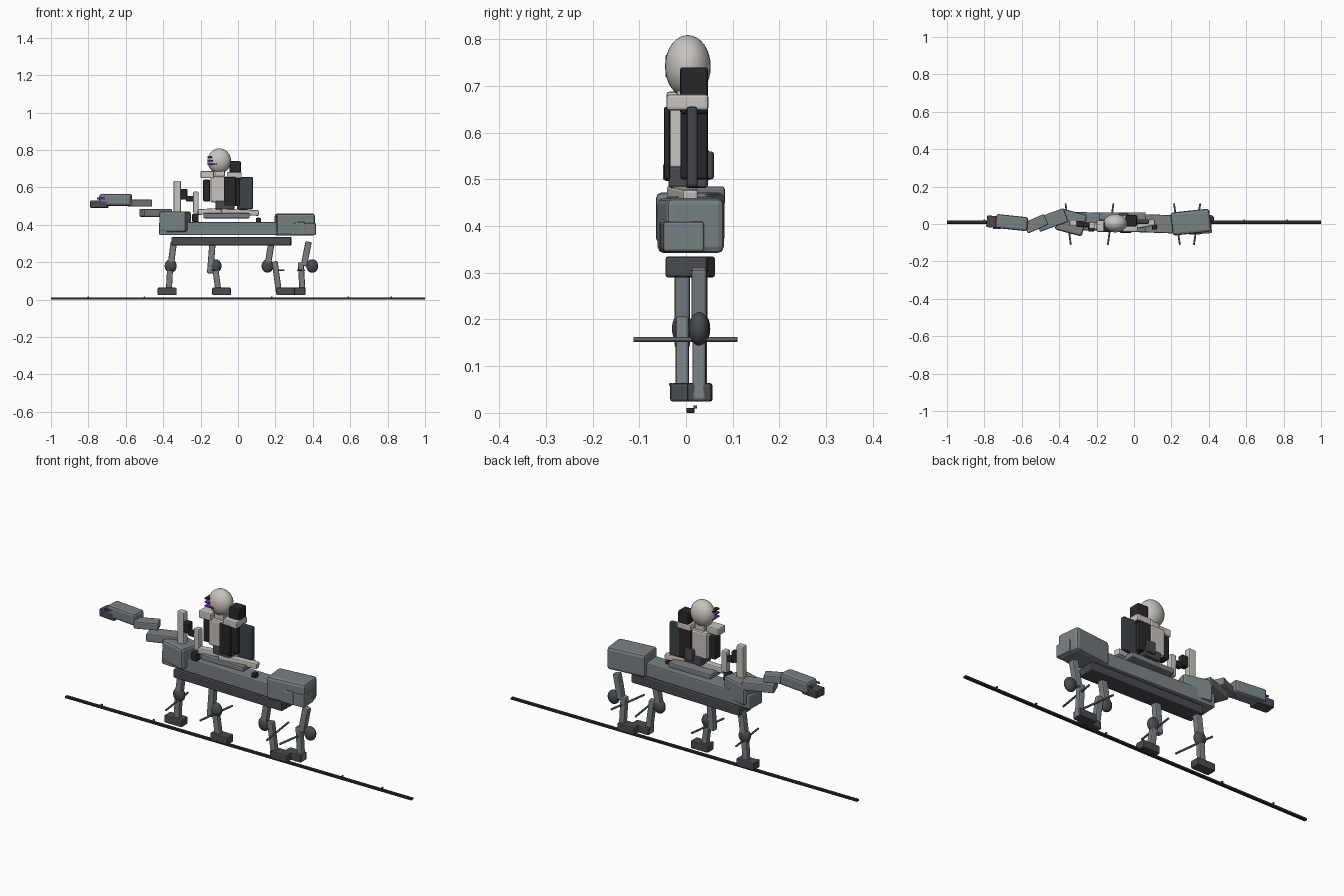
import bpy, bmesh, math
from mathutils import Vector, Matrix

if "Cube" in bpy.data.objects:
    bpy.data.objects.remove(bpy.data.objects["Cube"])


def material(name, rgb):
    m = bpy.data.materials.new(name)
    m.diffuse_color = (*rgb, 1)
    m.use_nodes = True
    m.node_tree.nodes["Principled BSDF"].inputs["Base Color"].default_value = m.diffuse_color
    return m


GREY = material("blue_grey", (0.19, 0.22, 0.235))
DARK = material("dark_grey", (0.065, 0.07, 0.08))
SLATE = material("slate", (0.05, 0.056, 0.065))
BLACK = material("black", (0.022, 0.022, 0.024))
WHITE = material("off_white", (0.58, 0.55, 0.51))
PURPLE = material("purple", (0.2, 0.024, 0.5))


def finish(name, bm, mat):
    mesh = bpy.data.meshes.new(name)
    bm.to_mesh(mesh)
    bm.free()
    mesh.materials.append(mat)
    ob = bpy.data.objects.new(name, mesh)
    bpy.context.collection.objects.link(ob)
    return ob


def solid(name, mat, centre, size, rot=None, bevel=0.006):
    """Bevelled box with a centre, size and rotation matrix."""
    bm = bmesh.new()
    bmesh.ops.create_cube(bm, size=1)
    bmesh.ops.scale(bm, vec=size, verts=bm.verts)
    width = min(bevel, min(size) * 0.25)
    bmesh.ops.bevel(bm, geom=bm.edges[:], offset=width, segments=2,
                    profile=0.5, affect='EDGES')
    ob = finish(name, bm, mat)
    ob.matrix_world = Matrix.Translation(centre) @ (rot or Matrix()).to_4x4()
    return ob


def box(name, mat, x, y, z, yaw=0, bevel=0.006):
    """Box from its ranges on each axis, turned about its own centre."""
    centre = [(a + b) / 2 for a, b in (x, y, z)]
    size = [b - a for a, b in (x, y, z)]
    return solid(name, mat, centre, size,
                 Matrix.Rotation(math.radians(yaw), 4, 'Z'), bevel)


def beam(name, mat, a, b, w, d):
    """Box strut running from a to b."""
    a, b = Vector(a), Vector(b)
    axis = (b - a).normalized()
    side = Vector((0, 1, 0))
    across = side.cross(axis).normalized()
    rot = Matrix((across, axis.cross(across), axis)).transposed()
    return solid(name, mat, (a + b) / 2, (w, d, (b - a).length), rot)


def ellipsoid(name, mat, centre, radii):
    bm = bmesh.new()
    bmesh.ops.create_uvsphere(bm, u_segments=28, v_segments=16, radius=1)
    bmesh.ops.scale(bm, vec=radii, verts=bm.verts)
    for f in bm.faces:
        f.smooth = True
    ob = finish(name, bm, mat)
    ob.location = centre
    return ob


def rod(name, mat, a, b, r):
    a, b = Vector(a), Vector(b)
    bm = bmesh.new()
    bmesh.ops.create_cone(bm, cap_ends=True, segments=10, radius1=r,
                          radius2=r, depth=(b - a).length)
    ob = finish(name, bm, mat)
    ob.matrix_world = (Matrix.Translation((a + b) / 2)
                       @ (b - a).to_track_quat('Z', 'Y').to_matrix().to_4x4())


# Long ground rail with small studs
box("ground_rail", BLACK, (-1, 1), (0.001, 0.018), (0, 0.011), bevel=0.002)
for x in (-0.8, -0.5, 0.18, 0.59, 0.82):
    box("rail_stud", DARK, (x - 0.004, x + 0.004), (0.016, 0.024),
        (0.009, 0.016), bevel=0.001)

# Body of the mount
box("belly", DARK, (-0.355, 0.285), (-0.036, 0.054), (0.29, 0.335), -1.5)
box("trunk", GREY, (-0.42, 0.36), (-0.042, 0.055), (0.345, 0.415), -2)
box("chest", GREY, (-0.41, -0.262), (-0.05, 0.068), (0.362, 0.472), -15, 0.012)
box("rump", GREY, (0.2, 0.408), (-0.052, 0.072), (0.342, 0.46), 6, 0.014)
box("tail_block", GREY, (0.29, 0.414), (-0.053, 0.035), (0.345, 0.41), 4)

# Neck, head and snout
box("lower_neck", GREY, (-0.52, -0.36), (-0.017, 0.06), (0.443, 0.485), 20)
box("upper_neck", GREY, (-0.585, -0.465), (-0.03, 0.032), (0.497, 0.535), 24)
box("mount_head", GREY, (-0.74, -0.568), (-0.03, 0.045), (0.502, 0.565), -6, 0.012)
box("snout", DARK, (-0.788, -0.695), (-0.021, 0.042), (0.49, 0.531), -6)
for y in (-0.026, 0.034):
    box("mount_eye", PURPLE, (-0.755, -0.712), (y, y + 0.008),
        (0.536, 0.545), bevel=0.001)

# Legs: y, hip, upper end, knee, lower top, ankle, foot range (x and z values)
legs = [
    (0.030, (-0.343, 0.31), (-0.36, 0.18), -0.36, (-0.362, 0.19), (-0.37, 0.04), (-0.43, -0.328)),
    (-0.008, (-0.136, 0.31), (-0.149, 0.14), -0.12, (-0.122, 0.17), (-0.104, 0.04), (-0.138, -0.038)),
    (-0.008, (0.18, 0.31), (0.158, 0.18), 0.158, (0.196, 0.205), (0.22, 0.03), (0.205, 0.305)),
    (0.028, (0.378, 0.31), (0.352, 0.18), 0.397, (0.335, 0.2), (0.346, 0.026), (0.262, 0.36)),
]
for y, hip, up, knee, low, ankle, foot in legs:
    beam("upper_leg", GREY, (hip[0], y, hip[1]), (up[0], y, up[1]), 0.034, 0.033)
    beam("lower_leg", GREY, (low[0], y, low[1]), (ankle[0], y, ankle[1]), 0.032, 0.029)
    ellipsoid("knee", DARK, (knee, y, 0.18), (0.032, 0.022, 0.036))
    box("foot", DARK, foot, (y - 0.026, y + 0.027), (0.024, 0.064))
    box("foot_light", PURPLE, (foot[0] + 0.003, foot[0] + 0.012),
        (y - 0.028, y - 0.022), (0.058, 0.064), bevel=0.001)

# Thin cross rods through the shins
for back, front in ((-0.366, -0.338), (-0.11, -0.14), (0.214, 0.245), (0.354, 0.32)):
    rod("cross_rod", GREY, (back, 0.11, 0.157), (front, -0.112, 0.157), 0.005)

# Saddle and fittings in front of and behind it
box("saddle", GREY, (-0.185, 0.062), (-0.044, 0.062), (0.435, 0.463))
box("front_post", WHITE, (-0.345, -0.305), (-0.012, 0.022), (0.465, 0.635))
box("post_grip", BLACK, (-0.307, -0.27), (-0.016, 0.016), (0.535, 0.592))
box("grip_arm", BLACK, (-0.278, -0.234), (-0.018, 0.008), (0.525, 0.555))
box("short_post", WHITE, (-0.24, -0.21), (-0.025, 0.01), (0.465, 0.577))
box("front_clamp", BLACK, (-0.245, -0.21), (-0.04, -0.005), (0.415, 0.46))
box("rear_knob", BLACK, (0.095, 0.122), (-0.03, -0.002), (0.41, 0.438))

# Rider legs and pelvis
beam("rider_thigh", WHITE, (-0.07, 0.0, 0.477), (-0.215, -0.012, 0.468), 0.03, 0.036)
beam("rider_shin", WHITE, (-0.09, -0.025, 0.472), (0.11, 0.01, 0.463), 0.03, 0.034)
box("pelvis", DARK, (-0.12, -0.02), (-0.038, 0.047), (0.482, 0.528))
box("hip_pouch", DARK, (-0.08, -0.03), (0.036, 0.06), (0.5, 0.56))

# Rider torso, shoulders and arms
box("torso", WHITE, (-0.148, -0.058), (-0.036, 0.042), (0.52, 0.66), bevel=0.01)
box("neck", WHITE, (-0.125, -0.07), (-0.02, 0.03), (0.65, 0.7))
box("front_shoulder", WHITE, (-0.2, -0.128), (-0.042, 0.02), (0.65, 0.688))
box("rear_shoulder", WHITE, (-0.06, 0.02), (-0.042, 0.048), (0.648, 0.682))
box("front_arm", BLACK, (-0.186, -0.15), (-0.025, 0.025), (0.525, 0.642))
box("side_panel", BLACK, (-0.076, -0.012), (-0.047, -0.034), (0.5, 0.655))
box("back_pack", BLACK, (-0.06, 0.008), (-0.012, 0.047), (0.5, 0.66))
box("back_plate", SLATE, (-0.006, 0.08), (0.001, 0.025), (0.483, 0.656))
box("neck_pack", BLACK, (-0.045, 0.015), (-0.013, 0.047), (0.64, 0.74))

# Helmet with side visor strips
ellipsoid("helmet", WHITE, (-0.1, 0.004, 0.742), (0.063, 0.049, 0.067))
for z, x2, mat in ((0.723, -0.113, PURPLE), (0.743, -0.135, PURPLE), (0.762, -0.14, BLACK)):
    box("visor_strip", mat, (-0.162, x2), (-0.044, 0.01), (z - 0.004, z + 0.004),
        bevel=0.001)
